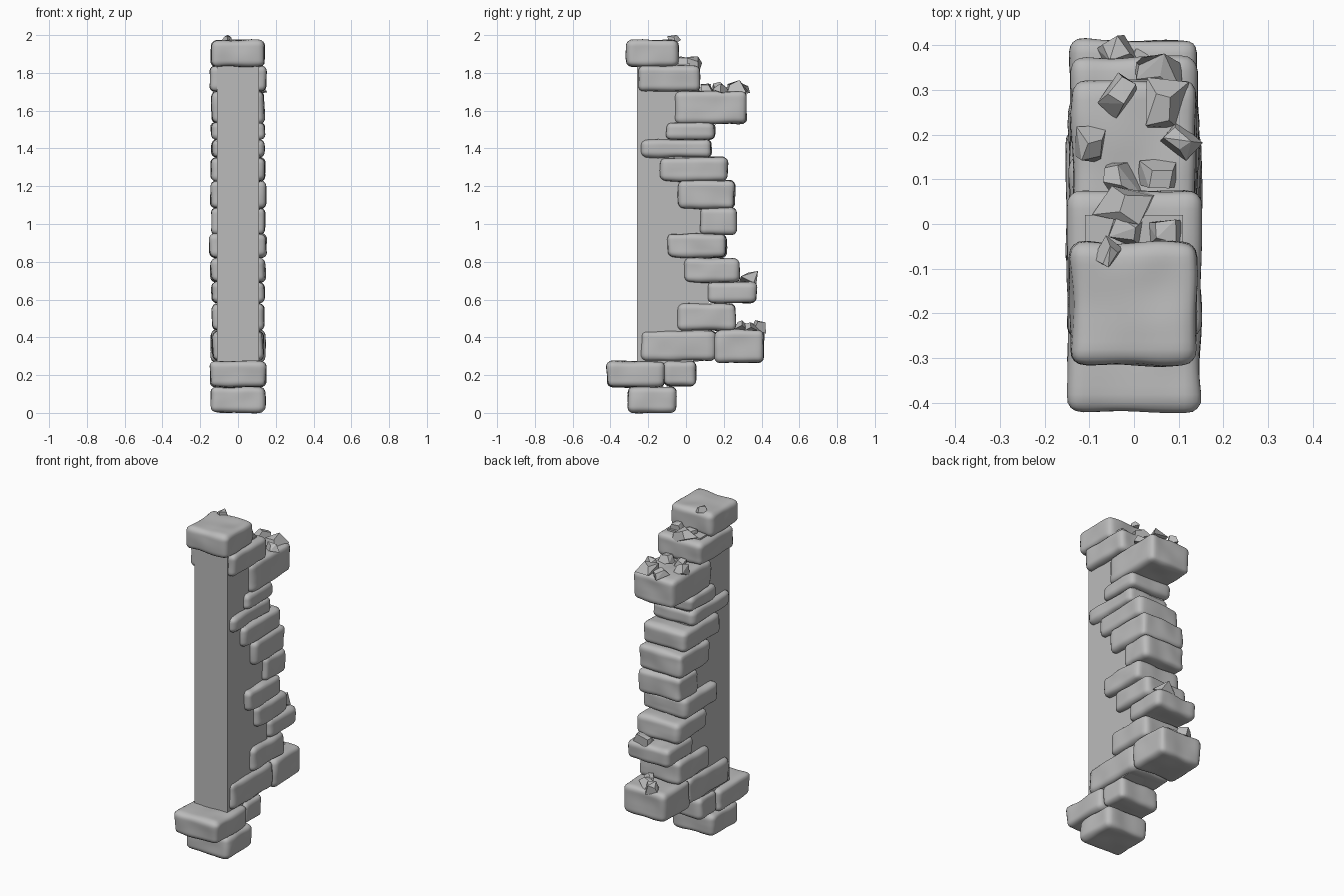
import bpy, bmesh, random
from mathutils import Vector, Euler, noise

if "Cube" in bpy.data.objects:
    bpy.data.objects.remove(bpy.data.objects["Cube"])

stone = bpy.data.materials.new("grey stone")
stone.use_nodes = True
grey = (0.5, 0.5, 0.5, 1)
stone.diffuse_color = grey
stone.node_tree.nodes["Principled BSDF"].inputs["Base Color"].default_value = grey
rng = random.Random(4)


def finish(bm, name, smooth=False):
    bmesh.ops.recalc_face_normals(bm, faces=bm.faces)
    mesh = bpy.data.meshes.new(name)
    bm.to_mesh(mesh)
    bm.free()
    mesh.materials.append(stone)
    if smooth:
        mesh.shade_smooth()
    obj = bpy.data.objects.new(name, mesh)
    bpy.context.collection.objects.link(obj)
    return obj


def block(name, y0, y1, z0, z1, half_x, radius=0.032):
    """Worn stone block: a rounded box with gently uneven faces."""
    half = Vector((half_x, (y1 - y0) / 2, (z1 - z0) / 2))
    centre = Vector((0, (y0 + y1) / 2, (z0 + z1) / 2))
    bm = bmesh.new()
    bmesh.ops.create_cube(bm, size=2)
    bmesh.ops.subdivide_edges(bm, edges=bm.edges[:], cuts=15, use_grid_fill=True)
    offset = Vector((rng.random(), rng.random(), rng.random())) * 20
    for v in bm.verts:
        p = Vector(a * b for a, b in zip(v.co, half))
        core = Vector(max(-h + radius, min(h - radius, c)) for c, h in zip(p, half))
        out = (p - core).normalized()
        wear = noise.noise(p * 9 + offset) * 0.008 - 0.002
        v.co = centre + core + out * (radius + wear)
    return finish(bm, name, True)


def chip(name, x, y, z, size):
    """Angular rubble: a tapered, skewed cube."""
    bm = bmesh.new()
    bmesh.ops.create_cube(bm, size=1)
    for v in bm.verts:
        taper = 0.6 if v.co.z > 0 else 1
        v.co.x *= taper
        v.co.y *= taper * 1.3
        v.co.z *= 0.75
        v.co += Vector(rng.uniform(-0.16, 0.16) for _ in range(3))
    hull = bmesh.ops.convex_hull(bm, input=bm.verts[:])
    turn = Euler((rng.uniform(-0.4, 0.4), rng.uniform(-0.4, 0.4), rng.uniform(0, 6)))
    for v in bm.verts:
        v.co = Vector((x, y, z)) + turn.to_matrix() @ (v.co * size)
    finish(bm, name)


# Plain square-edged pillar core, stepped back under the top course
bm = bmesh.new()
outline = [(-0.26, 0.25), (0.12, 0.28), (0.12, 1.68), (0.02, 1.68), (0.02, 1.85), (-0.26, 1.85)]
face = bm.faces.new([bm.verts.new((-0.11, y, z)) for y, z in outline])
side = bmesh.ops.extrude_face_region(bm, geom=[face])["geom"]
bmesh.ops.translate(bm, vec=(0.22, 0, 0), verts=[g for g in side if isinstance(g, bmesh.types.BMVert)])
finish(bm, "pillar_core")

# Stone courses from bottom to top: back-to-front extent, height extent, half width
courses = [
    ("foot_block", -0.31, -0.05, 0.00, 0.14, 0.145),
    ("base_front_block", -0.42, -0.11, 0.135, 0.275, 0.15),
    ("base_back_block", -0.12, 0.055, 0.14, 0.275, 0.135),
    ("low_front_block", -0.24, 0.16, 0.275, 0.435, 0.135),
    ("low_back_block", 0.15, 0.415, 0.265, 0.44, 0.145),
    ("course_block_1", -0.045, 0.265, 0.435, 0.58, 0.14),
    ("course_block_2", 0.11, 0.375, 0.58, 0.695, 0.14),
    ("course_block_3", -0.01, 0.285, 0.69, 0.82, 0.145),
    ("course_block_4", -0.10, 0.215, 0.82, 0.95, 0.152),
    ("course_block_5", 0.07, 0.27, 0.94, 1.09, 0.145),
    ("course_block_6", -0.04, 0.26, 1.08, 1.23, 0.148),
    ("course_block_7", -0.14, 0.22, 1.225, 1.355, 0.145),
    ("course_block_8", -0.24, 0.135, 1.35, 1.45, 0.14),
    ("course_block_9", -0.11, 0.155, 1.445, 1.54, 0.145),
    ("ledge_block", -0.06, 0.325, 1.53, 1.705, 0.14),
    ("shoulder_block", -0.255, 0.075, 1.70, 1.84, 0.152),
    ("cap_block", -0.315, -0.04, 1.83, 1.975, 0.142),
]
for course in courses:
    block(*course)

# Loose rubble resting on the ledges
ledges = {
    1.98: [(-0.055, -0.07, 0.045)],
    1.855: [(-0.01, 0.04, 0.085), (-0.02, -0.01, 0.06), (0.075, -0.02, 0.06)],
    1.715: [(-0.035, 0.11, 0.065), (0.06, 0.11, 0.065), (-0.095, 0.175, 0.065),
            (0.1, 0.19, 0.055), (0.065, 0.26, 0.075), (-0.03, 0.29, 0.065)],
    0.71: [(0.045, 0.335, 0.075)],
    0.455: [(-0.04, 0.385, 0.06), (0.02, 0.34, 0.06), (0.03, 0.3, 0.05)],
}
for z, chips in ledges.items():
    for x, y, size in chips:
        chip("rubble_chip", x, y, z, size)
